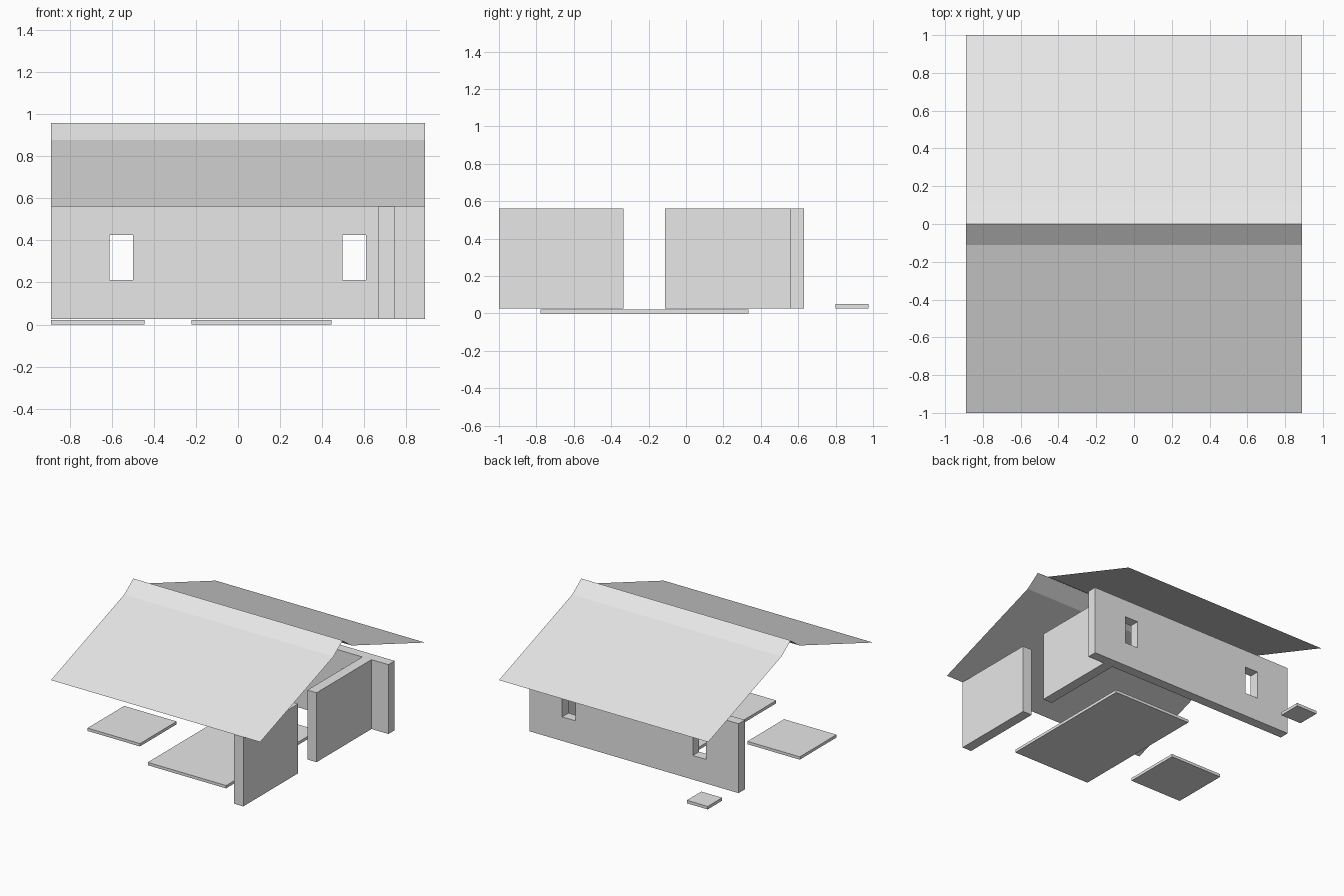
import bpy
import bmesh
from mathutils import Matrix, Vector

cube = bpy.data.objects.get("Cube")
if cube:
    bpy.data.objects.remove(cube, do_unlink=True)

# One plain material for the whole building
grey = bpy.data.materials.new("plain_light_grey")
grey.use_nodes = True
grey.diffuse_color = (0.8, 0.8, 0.8, 1)
grey.node_tree.nodes["Principled BSDF"].inputs["Base Color"].default_value = (0.8, 0.8, 0.8, 1)


def finish(name, bm):
    mesh = bpy.data.meshes.new(name)
    bm.to_mesh(mesh)
    bm.free()
    mesh.materials.append(grey)
    obj = bpy.data.objects.new(name, mesh)
    bpy.context.collection.objects.link(obj)
    return obj


def box(name, x, y, z):
    bm = bmesh.new()
    size = Matrix.Diagonal((x[1] - x[0], y[1] - y[0], z[1] - z[0], 1))
    centre = Vector((sum(x), sum(y), sum(z))) / 2
    bmesh.ops.create_cube(bm, size=1, matrix=Matrix.Translation(centre) @ size)
    return finish(name, bm)


def sheet(name, profile):
    """Thin sheet: a (y, z) profile swept along the building's length."""
    bm = bmesh.new()
    rows = [[bm.verts.new((s * HALF, y, z)) for s in (-1, 1)] for y, z in profile]
    for a, b in zip(rows, rows[1:]):
        bm.faces.new((a[0], a[1], b[1], b[0]))
    return finish(name, bm)


def windowed_wall(name, xs, zs, y, holes):
    """Grid of cells with some left open, extruded to the wall thickness."""
    bm = bmesh.new()
    verts = [[bm.verts.new((x, y[0], z)) for z in zs] for x in xs]
    for i in range(len(xs) - 1):
        for j in range(len(zs) - 1):
            if (i, j) not in holes:
                bm.faces.new((verts[i][j], verts[i + 1][j],
                              verts[i + 1][j + 1], verts[i][j + 1]))
    new = bmesh.ops.extrude_face_region(bm, geom=bm.faces[:])["geom"]
    moved = [v for v in new if isinstance(v, bmesh.types.BMVert)]
    bmesh.ops.translate(bm, verts=moved, vec=(0, y[1] - y[0], 0))
    bmesh.ops.recalc_face_normals(bm, faces=bm.faces[:])
    return finish(name, bm)


HALF = 0.889
BASE, EAVE = 0.027, 0.56
SIDE_X = (0.667, 0.745)

# Walls
box("front_side_wall", SIDE_X, (-1, -0.333), (BASE, EAVE))
box("rear_side_wall", SIDE_X, (-0.111, 0.556), (BASE, EAVE))
windowed_wall("back_wall", (-HALF, -0.611, -0.5, 0.496, 0.609, HALF),
              (BASE, 0.212, 0.425, EAVE), (0.556, 0.632), {(1, 1), (3, 1)})

# Ground slabs and rear step
box("main_slab", (-0.222, 0.444), (-0.778, 0.333), (0, 0.022))
box("side_slab", (-HALF, -0.444), (-0.556, -0.111), (0, 0.022))
box("rear_step", (-0.867, -0.69), (0.8, 0.975), (BASE, 0.05))

# Roof slopes and steeper ridge cap
edge, ridge = (0.111, 0.877), (0, 0.958)
sheet("front_roof_slope", [(-1, EAVE), (-edge[0], edge[1])])
sheet("back_roof_slope", [edge, (1, EAVE)])
sheet("ridge_cap", [(-edge[0], edge[1]), ridge, edge])
